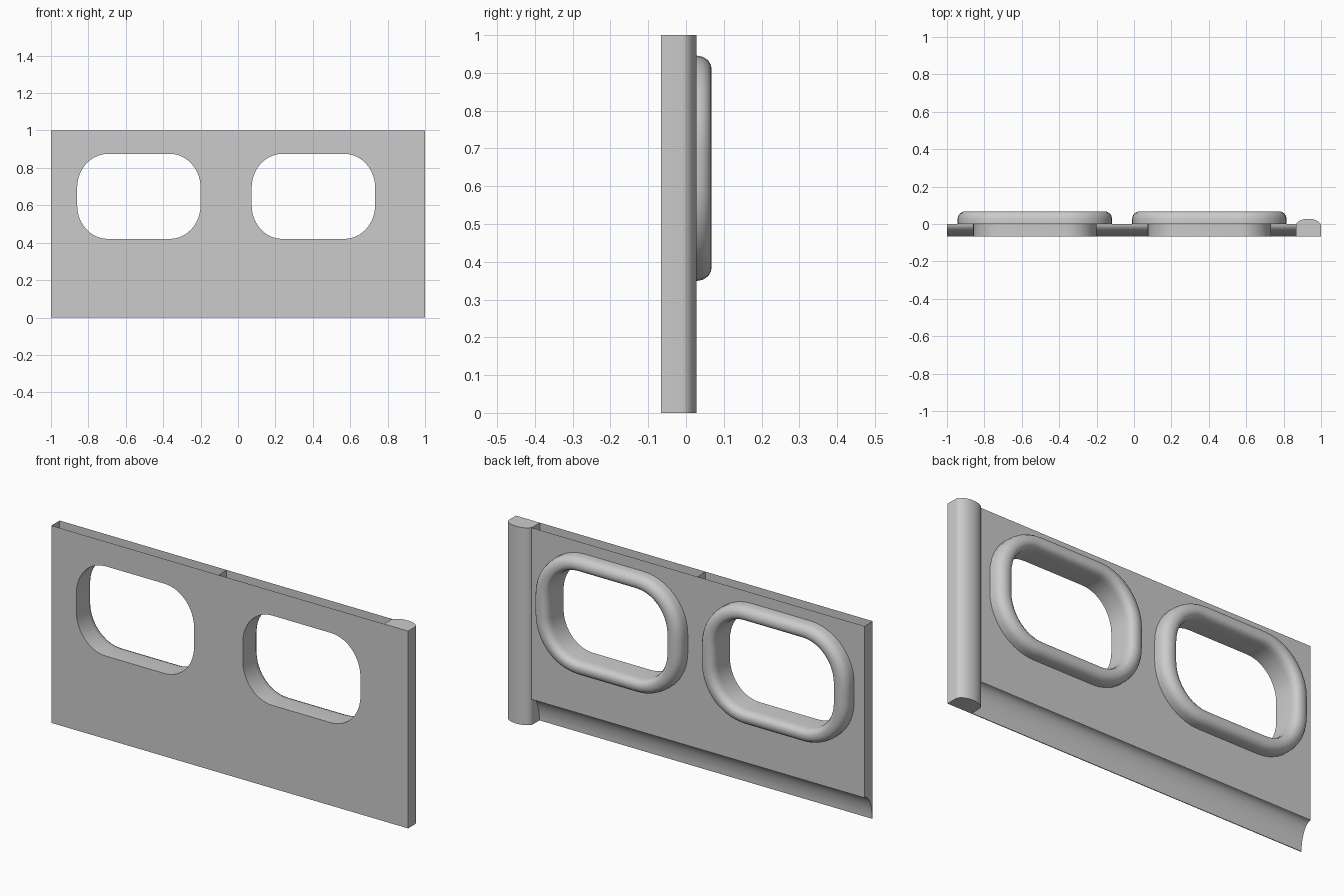
import bpy, bmesh, math
from mathutils import Vector

cube = bpy.data.objects.get("Cube")
if cube:
    bpy.data.objects.remove(cube, do_unlink=True)

grey = bpy.data.materials.new("light_grey")
grey.use_nodes = True
colour = (0.6, 0.6, 0.6, 1)
grey.diffuse_color = colour
grey.node_tree.nodes["Principled BSDF"].inputs["Base Color"].default_value = colour

FRONT, BACK = -0.066, 0.0
LEFT_END, POST_X, RIGHT_END = -1.0, 0.865, 1.0
COVE_TOP, TOP = 0.13, 1.0
WINDOWS = (-0.53, 0.403)
WINDOW_Z, HALF_W, HALF_H = 0.6475, 0.33, 0.2275
RIM_W, RIM_H = 0.083, 0.071


def finish(bm, name, smooth=False):
    mesh = bpy.data.meshes.new(name)
    bm.to_mesh(mesh)
    bm.free()
    mesh.materials.append(grey)
    obj = bpy.data.objects.new(name, mesh)
    bpy.context.collection.objects.link(obj)
    if smooth:
        bpy.ops.object.select_all(action="DESELECT")
        obj.select_set(True)
        bpy.context.view_layer.objects.active = obj
        bpy.ops.object.shade_smooth_by_angle(angle=math.radians(35))
    return obj


def window_loop(cx, d, y, steps=10):
    """Rounded window outline; d = 0 at the opening, 1 at the rim's outer edge."""
    w, h = HALF_W + RIM_W * d, HALF_H + RIM_H * d
    rx, rz = 0.165 + RIM_W * d, 0.18 + RIM_H * d
    points = []
    for quarter, (sx, sz) in enumerate(((1, 1), (-1, 1), (-1, -1), (1, -1))):
        for i in range(steps + 1):
            a = math.pi / 2 * (quarter + i / steps)
            points.append(Vector((cx + sx * (w - rx) + rx * math.cos(a), y,
                                  WINDOW_Z + sz * (h - rz) + rz * math.sin(a))))
    return points


def skin(name, y, z0, d, facing):
    """Flat sheet with both window openings."""
    bm = bmesh.new()
    outline = [Vector((x, y, z)) for x, z in ((LEFT_END, z0), (POST_X, z0),
                                              (POST_X, TOP), (LEFT_END, TOP))]
    for loop in [outline] + [window_loop(cx, d, y) for cx in WINDOWS]:
        verts = [bm.verts.new(p) for p in loop]
        for a, b in zip(verts, verts[1:] + verts[:1]):
            bm.edges.new((a, b))
    bmesh.ops.triangle_fill(bm, use_beauty=True, edges=bm.edges[:], normal=(0, facing, 0))
    bm.normal_update()
    for f in bm.faces:
        if f.normal.y * facing < 0:
            f.normal_flip()
    return finish(bm, name)


def extrude_x(name, profile, x0, x1, closed):
    """Sweep a (y, z) profile along x."""
    bm = bmesh.new()
    a, b = ([bm.verts.new((x, y, z)) for y, z in profile] for x in (x0, x1))
    for i in range(len(profile) - 1):
        bm.faces.new((a[i], a[i + 1], b[i + 1], b[i]))
    if closed:
        bm.faces.new((a[-1], a[0], b[0], b[-1]))
    return finish(bm, name, True)


def wall(name, x, profile):
    bm = bmesh.new()
    bm.faces.new([bm.verts.new((x, y, z)) for y, z in profile])
    bm.normal_update()
    if bm.faces[:][0].normal.x > 0:
        bmesh.ops.reverse_faces(bm, faces=bm.faces[:])
    return finish(bm, name)


# Hollow panel, open along the top
skin("front_skin", FRONT, 0.0, 0, -1)
skin("back_skin", BACK, COVE_TOP, 1, 1)

# Concave cove under the back skin
cove = [(-0.062 * math.sin(t), COVE_TOP * math.cos(t))
        for t in (math.pi / 2 * i / 12 for i in range(13))]
extrude_x("bottom_cove", cove, LEFT_END, POST_X, False)
extrude_x("bottom_edge", [cove[-1], (FRONT, 0)], LEFT_END, POST_X, False)

# End wall and the divider between the windows
section = [(BACK, TOP)] + cove + [(FRONT, 0), (FRONT, TOP)]
wall("end_wall", LEFT_END, section)
wall("divider", sum(WINDOWS) / 2, section)

# Window linings with rounded rims: (outward fraction, y)
rim = [(0, FRONT), (0, 0.025), (0.03, 0.043), (0.12, 0.058), (0.27, 0.066),
       (0.45, 0.068), (0.65, 0.066), (0.83, 0.058), (0.95, 0.045), (1, 0.028), (1, BACK)]
for side, cx in zip(("right", "left"), WINDOWS):
    bm = bmesh.new()
    rings = [[bm.verts.new(p) for p in window_loop(cx, d, y)] for d, y in rim]
    for r, s in zip(rings, rings[1:]):
        for i in range(len(r)):
            j = (i + 1) % len(r)
            bm.faces.new((r[i], r[j], s[j], s[i]))
    bm.normal_update()
    # The crown of the rim must face backwards
    crown = max(bm.faces, key=lambda f: f.calc_center_median().y)
    if crown.normal.y < 0:
        bmesh.ops.reverse_faces(bm, faces=bm.faces[:])
    finish(bm, side + "_window_rim", True)

# Post with a rounded back
mid, half = (POST_X + RIGHT_END) / 2, (RIGHT_END - POST_X) / 2
outline = [(POST_X, FRONT), (RIGHT_END, FRONT)]
outline += [(mid + half * math.cos(math.pi * i / 16),
             -0.01 + 0.038 * math.sin(math.pi * i / 16)) for i in range(17)]
bm = bmesh.new()
base = bm.faces.new([bm.verts.new((x, y, 0)) for x, y in outline])
grown = bmesh.ops.extrude_face_region(bm, geom=[base], use_keep_orig=True)["geom"]
bmesh.ops.translate(bm, vec=(0, 0, TOP),
                    verts=[g for g in grown if isinstance(g, bmesh.types.BMVert)])
bmesh.ops.recalc_face_normals(bm, faces=bm.faces[:])
finish(bm, "end_post", True)
